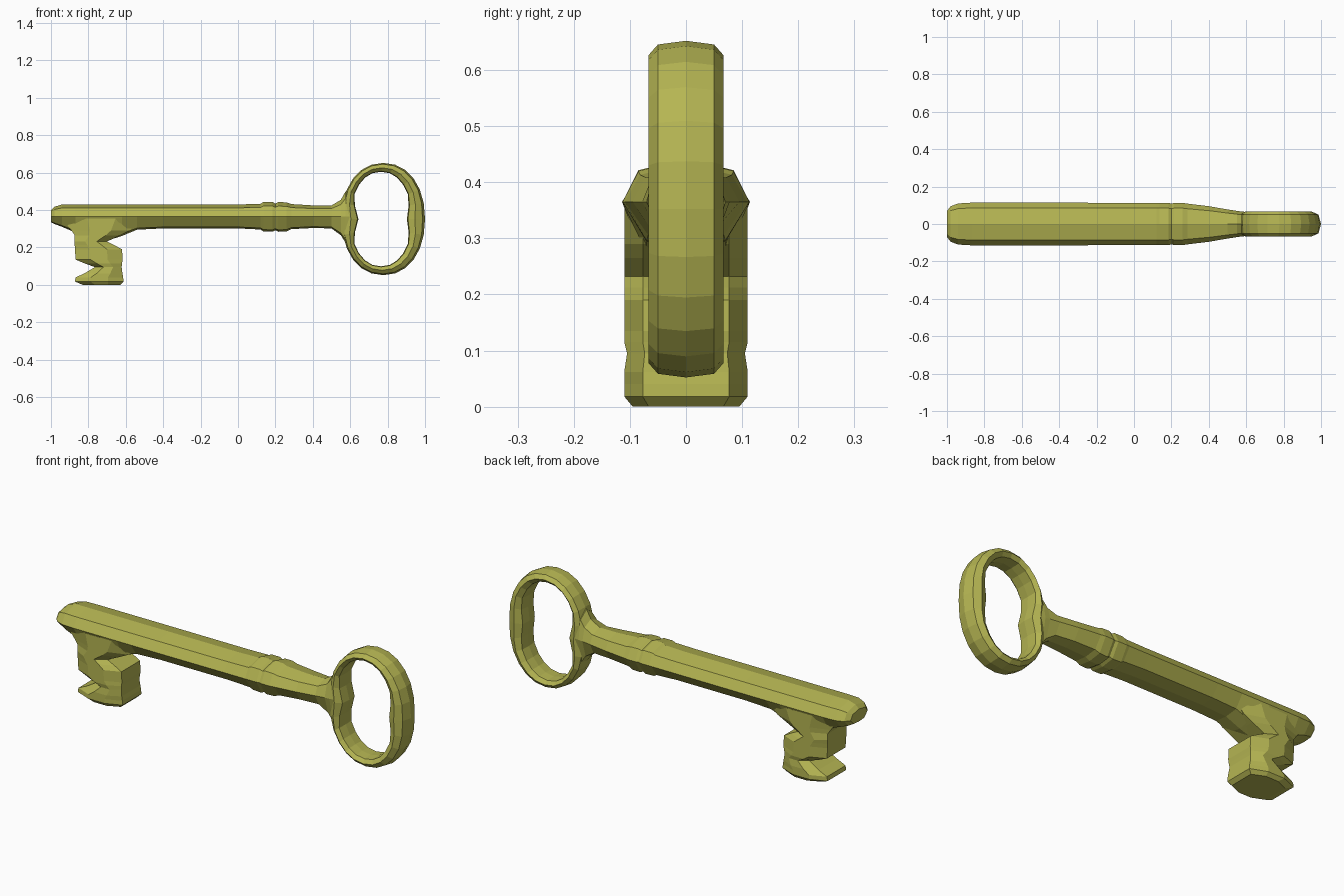
import bpy, bmesh
from math import cos, sin, pi, copysign

cube = bpy.data.objects.get("Cube")
if cube:
    bpy.data.objects.remove(cube)

# Single old-brass colour
brass = bpy.data.materials.new("olive_brass")
colour = (0.46, 0.46, 0.085, 1)
brass.diffuse_color = colour
brass.use_nodes = True
brass.node_tree.nodes["Principled BSDF"].inputs["Base Color"].default_value = colour


def loft(name, rings, closed=False):
    """Skin equal-length point rings; cap the ends unless the loft is closed."""
    bm = bmesh.new()
    rows = [[bm.verts.new(p) for p in ring] for ring in rings]
    n = len(rows[0])
    pairs = list(zip(rows, rows[1:]))
    if closed:
        pairs.append((rows[-1], rows[0]))
    for a, b in pairs:
        for i in range(n):
            j = (i + 1) % n
            bm.faces.new((a[i], a[j], b[j], b[i]))
    if not closed:
        bm.faces.new(rows[0])
        bm.faces.new(rows[-1])
    bmesh.ops.recalc_face_normals(bm, faces=bm.faces)
    mesh = bpy.data.meshes.new(name)
    bm.to_mesh(mesh)
    bm.free()
    mesh.materials.append(brass)
    obj = bpy.data.objects.new(name, mesh)
    bpy.context.collection.objects.link(obj)
    return obj


# Shaft: faceted sections along x as (x, half width, top, bottom)
AXIS = 0.365


def shaft_ring(x, w, top, bottom):
    up = AXIS + 0.72 * (top - AXIS)
    low = AXIS + 0.88 * (bottom - AXIS)
    half = [(0, top), (0.75 * w, up), (w, AXIS), (0.62 * w, low), (0, bottom)]
    mirrored = [(-y, z) for y, z in half[3:0:-1]]
    return [(x, y, z) for y, z in half + mirrored]


shaft_sections = [
    (-1.0, 0.07, 0.40, 0.335), (-0.98, 0.095, 0.418, 0.325),
    (-0.94, 0.11, 0.43, 0.31), (-0.87, 0.114, 0.43, 0.28),
    (-0.70, 0.114, 0.43, 0.236), (-0.62, 0.114, 0.43, 0.262),
    (-0.54, 0.114, 0.43, 0.295), (-0.40, 0.114, 0.43, 0.302),
    (0.0, 0.113, 0.43, 0.302), (0.12, 0.113, 0.433, 0.296),
    # two raised collars
    (0.135, 0.113, 0.443, 0.286), (0.185, 0.113, 0.443, 0.284),
    (0.20, 0.109, 0.434, 0.292), (0.215, 0.113, 0.443, 0.284),
    (0.26, 0.113, 0.441, 0.286), (0.285, 0.109, 0.432, 0.298),
    # taper and flare into the bow
    (0.40, 0.095, 0.425, 0.304), (0.50, 0.078, 0.425, 0.302),
    (0.55, 0.070, 0.455, 0.265), (0.575, 0.067, 0.50, 0.225),
    (0.60, 0.064, 0.51, 0.215),
]
loft("shaft", [shaft_ring(*s) for s in shaft_sections])

# Bow: chamfered oval loop with small cusps on the inside
COUNT = 24
bow_profile = [(0, 1), (0.05, 0.86), (0.067, 0.45), (0.05, 0.06), (0, 0)]
bow_profile += [(-y, f) for y, f in bow_profile[3:0:-1]]


def bow_ring(k):
    a = 2 * pi * k / COUNT
    c, s = cos(a), sin(a)
    # slightly squared oval
    cx, sz = (copysign(abs(v) ** 0.93, v) for v in (c, s))
    outer = (0.777 + 0.223 * cx, 0.352 + 0.30 * sz)
    bump = max(0, 1 - abs(s) / 0.45)
    inset = bump * (0.042 if c < 0 else -0.025)
    inner = (0.765 + 0.163 * cx + inset, 0.352 + 0.253 * sz)
    return [(inner[0] + f * (outer[0] - inner[0]), y,
             inner[1] + f * (outer[1] - inner[1])) for y, f in bow_profile]


loft("bow", [bow_ring(k) for k in range(COUNT)], closed=True)


# Bit: eight-sided plan stacked upward as (z, left x, right x, half width)
def bit_ring(z, x0, x1, w):
    cut = 0.32 * (x1 - x0)
    half = [(x0, 0.7 * w), (x0 + cut, w), (x1 - cut, w), (x1, 0.7 * w)]
    return [(x, y, z) for x, y in half] + [(x, -y, z) for x, y in half[::-1]]


bit_sections = [
    (0.0, -0.83, -0.63, 0.095), (0.018, -0.872, -0.612, 0.11),
    (0.04, -0.868, -0.614, 0.11), (0.062, -0.82, -0.618, 0.11),
    (0.095, -0.765, -0.622, 0.105), (0.115, -0.82, -0.62, 0.11),
    (0.135, -0.868, -0.617, 0.11), (0.19, -0.872, -0.62, 0.11),
    (0.212, -0.873, -0.66, 0.11), (0.232, -0.873, -0.70, 0.11),
    (0.265, -0.873, -0.63, 0.11), (0.29, -0.89, -0.58, 0.11),
    (0.355, -0.94, -0.52, 0.11),
]
loft("bit", [bit_ring(*s) for s in bit_sections])
